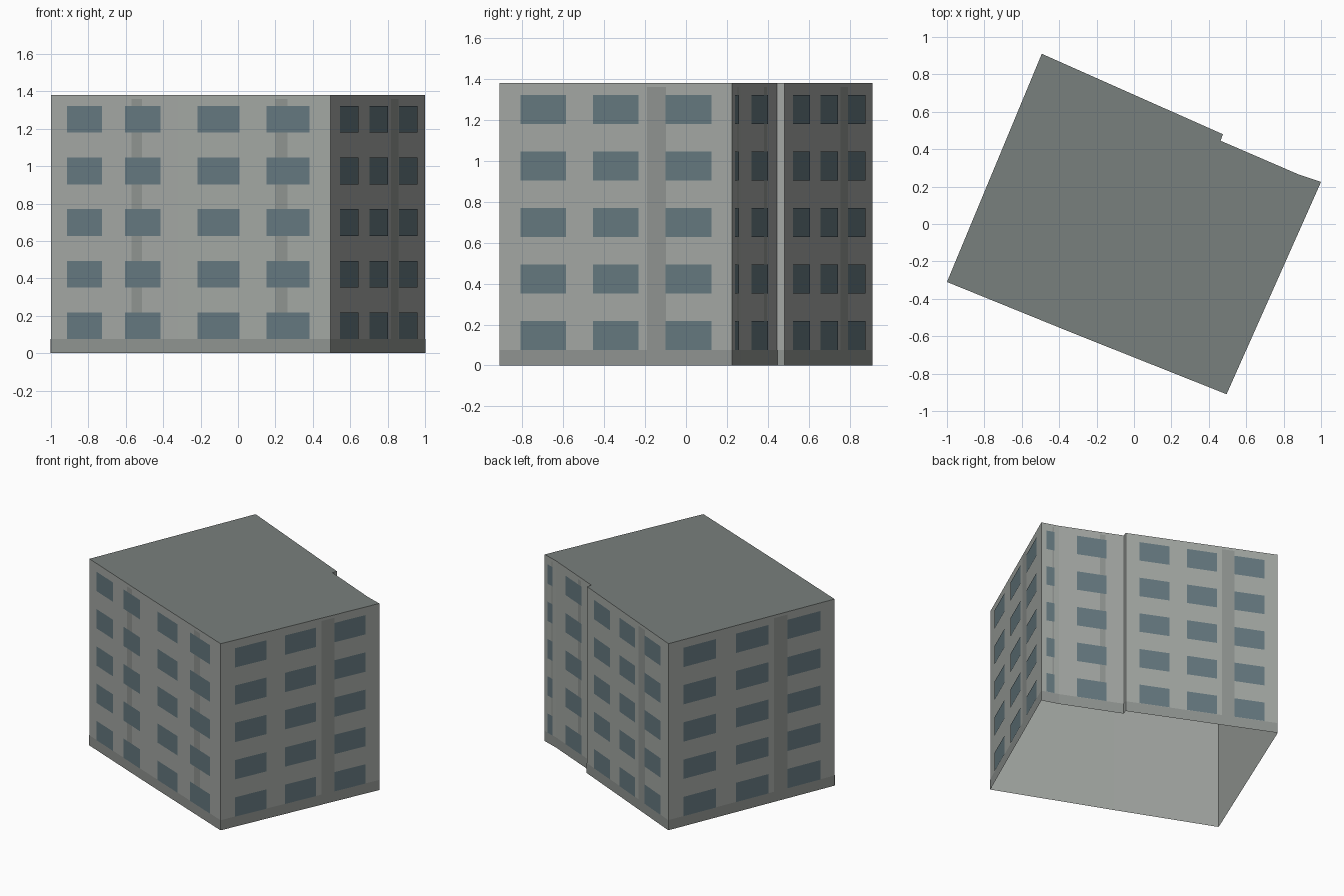
import bpy, bmesh
from mathutils import Vector

if "Cube" in bpy.data.objects:
    bpy.data.objects.remove(bpy.data.objects["Cube"])

HEIGHT, PLINTH = 1.38, 0.075
ROWS, ROW_STEP, WIN_BASE, WIN_H = 5, 0.276, 0.075, 0.143

# Footprint, counter-clockwise, with the number of window columns on the wall that starts at each corner
FOOTPRINT = [
    ((-1.0, -0.31), 2), ((-0.32, -0.586), 2), ((0.495, -0.91), 3),
    ((1.0, 0.225), 1), ((0.88, 0.265), 1), ((0.463, 0.445), 0),
    ((0.475, 0.48), 3), ((-0.493, 0.91), 3),
]
# Window spans and pier span as fractions of the wall length
COLUMNS = {
    0: [],
    1: [(0.28, 0.73)],
    2: [(0.13, 0.405), (0.583, 0.862)],
    3: [(0.09, 0.286), (0.404, 0.599), (0.715, 0.912)],
}
PIER = (0.635, 0.717)

corners = [Vector((x, y, 0)) for (x, y), _ in FOOTPRINT]
walls = [(corners[i], corners[(i + 1) % len(corners)], n)
         for i, (_, n) in enumerate(FOOTPRINT)]


def material(name, rgb):
    m = bpy.data.materials.new(name)
    m.diffuse_color = (*rgb, 1)
    m.use_nodes = True
    m.node_tree.nodes["Principled BSDF"].inputs["Base Color"].default_value = m.diffuse_color
    return m


def make_object(name, bm, mat):
    mesh = bpy.data.meshes.new(name)
    bm.to_mesh(mesh)
    bm.free()
    mesh.materials.append(mat)
    obj = bpy.data.objects.new(name, mesh)
    bpy.context.collection.objects.link(obj)
    return obj


def panel(bm, a, b, span, z0, z1, offset=0.0):
    """Upright outward-facing rectangle on the wall from a to b."""
    along = (b - a).normalized()
    out = Vector((along.y, -along.x, 0)) * offset
    p, q = a.lerp(b, span[0]) + out, a.lerp(b, span[1]) + out
    lo, hi = Vector((0, 0, z0)), Vector((0, 0, z1))
    bm.faces.new([bm.verts.new(v) for v in (p + lo, q + lo, q + hi, p + hi)])


wall_mat = material("wall_render", (0.37, 0.39, 0.37))
trim_mat = material("trim", (0.28, 0.30, 0.285))
glass_mat = material("glass", (0.13, 0.19, 0.215))
roof_mat = material("roofing", (0.19, 0.215, 0.205))

# Walls, open underneath
bm = bmesh.new()
for a, b, n in walls:
    panel(bm, a, b, (0, 1), 0, HEIGHT)
bmesh.ops.remove_doubles(bm, verts=bm.verts, dist=0.0001)
make_object("walls", bm, wall_mat)

# Flat roof
bm = bmesh.new()
bm.faces.new([bm.verts.new((c.x, c.y, HEIGHT)) for c in corners])
make_object("roof", bm, roof_mat)

# Darker band around the foot of the walls
bm = bmesh.new()
for a, b, n in walls:
    panel(bm, a, b, (0, 1), 0, PLINTH, 0.002)
make_object("plinth", bm, trim_mat)

# Vertical pier strips
bm = bmesh.new()
for a, b, n in walls:
    if n:
        panel(bm, a, b, PIER, PLINTH, 1.36, 0.002)
make_object("piers", bm, trim_mat)

# Window grid on every wall
bm = bmesh.new()
for a, b, n in walls:
    for span in COLUMNS[n]:
        for row in range(ROWS):
            z = WIN_BASE + row * ROW_STEP
            panel(bm, a, b, span, z, z + WIN_H, 0.004)
make_object("windows", bm, glass_mat)
